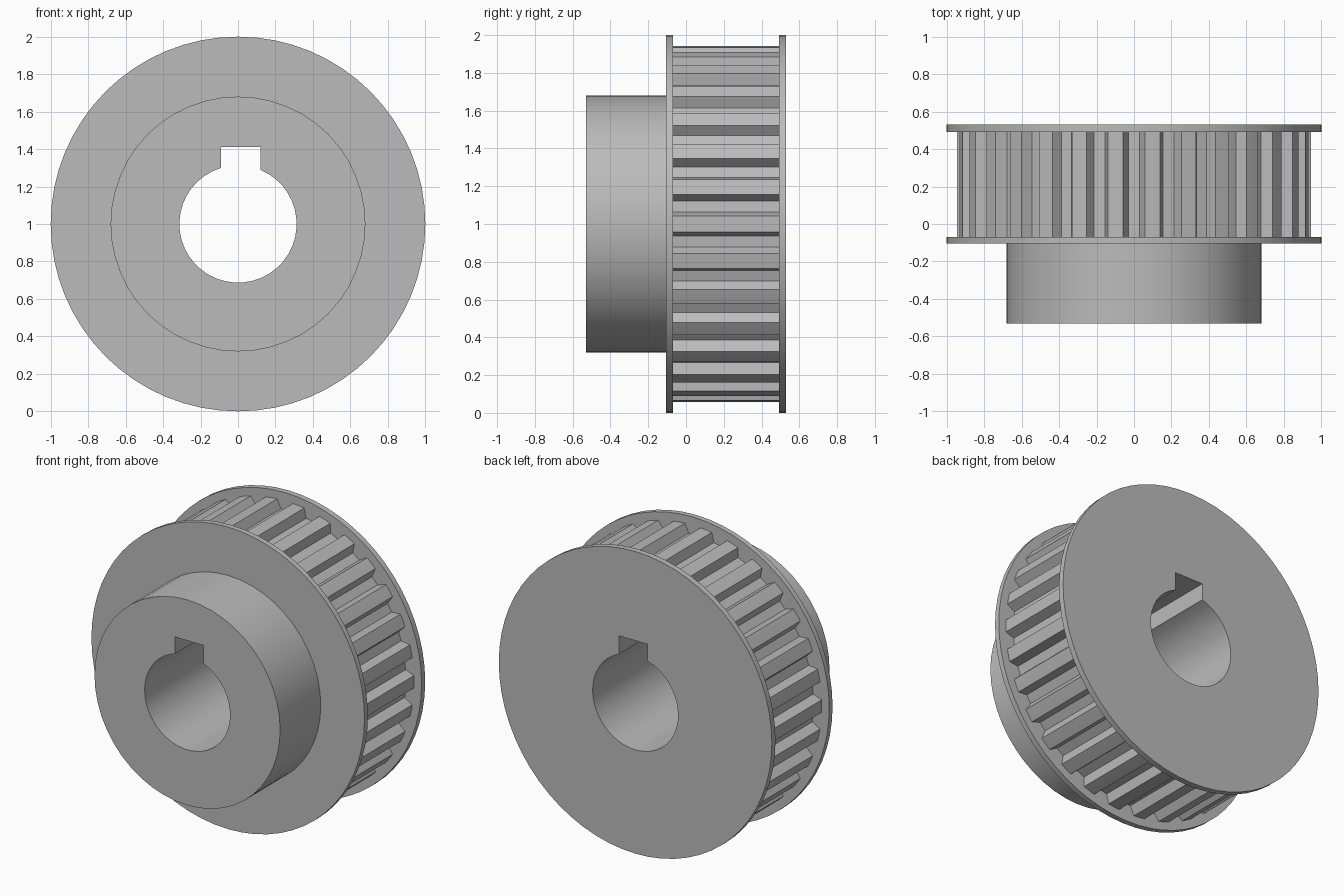
import bpy, bmesh
from math import sin, cos, asin, pi, radians

cube = bpy.data.objects.get("Cube")
if cube:
    bpy.data.objects.remove(cube)

AXIS_Z = 1.0
BORE, KEY_LEFT, KEY_RIGHT, KEY_TOP = 0.313, -0.09, 0.12, 0.41
TEETH, TIP, ROOT = 30, 0.945, 0.885

steel = bpy.data.materials.new("grey steel")
grey = (0.5, 0.5, 0.5, 1)
steel.diffuse_color = grey
steel.use_nodes = True
steel.node_tree.nodes["Principled BSDF"].inputs["Base Color"].default_value = grey


def polar(r, a):
    return r * cos(a), r * sin(a)


def circle(r, n):
    return [polar(r, 2 * pi * i / n) for i in range(n)]


def keyed_bore(n=36):
    """Round bore with a square keyway at the top."""
    start = pi / 2 - asin(KEY_LEFT / BORE)
    end = 2 * pi + pi / 2 - asin(KEY_RIGHT / BORE)
    arc = [polar(BORE, start + (end - start) * i / n) for i in range(n + 1)]
    return arc + [(KEY_RIGHT, KEY_TOP), (KEY_LEFT, KEY_TOP)]


def tooth_outline():
    """Narrow lands separated by wider tapered grooves."""
    points = []
    for i in range(TEETH):
        a = 2 * pi * i / TEETH
        for r, offset in ((TIP, -2.5), (TIP, 0), (TIP, 2.5), (ROOT, 4.1), (ROOT, 7.9)):
            points.append(polar(r, a + radians(offset)))
    return points


def bored_plate(name, outline, y0, y1):
    """Extrude an outline with the keyed bore cut through it."""
    bm = bmesh.new()
    edges = []
    for loop in (outline, keyed_bore()):
        verts = [bm.verts.new((x, y0, z + AXIS_Z)) for x, z in loop]
        edges += [bm.edges.new((v, verts[i - 1])) for i, v in enumerate(verts)]
    bmesh.ops.triangle_fill(bm, edges=edges, use_beauty=True, normal=(0, -1, 0))
    result = bmesh.ops.extrude_face_region(bm, geom=bm.faces[:], use_keep_orig=True)
    moved = [g for g in result["geom"] if isinstance(g, bmesh.types.BMVert)]
    bmesh.ops.translate(bm, verts=moved, vec=(0, y1 - y0, 0))
    bmesh.ops.recalc_face_normals(bm, faces=bm.faces[:])
    mesh = bpy.data.meshes.new(name)
    bm.to_mesh(mesh)
    bm.free()
    mesh.materials.append(steel)
    obj = bpy.data.objects.new(name, mesh)
    bpy.context.collection.objects.link(obj)
    bpy.ops.object.select_all(action="DESELECT")
    obj.select_set(True)
    bpy.context.view_layer.objects.active = obj
    bpy.ops.object.shade_smooth_by_angle(angle=radians(30))


# Hub, two flanges and the toothed belt rim, front to back
bored_plate("hub", circle(0.68, 48), -0.53, -0.105)
bored_plate("front_flange", circle(1.0, 64), -0.105, -0.07)
bored_plate("toothed_rim", tooth_outline(), -0.07, 0.492)
bored_plate("back_flange", circle(1.0, 64), 0.492, 0.53)
